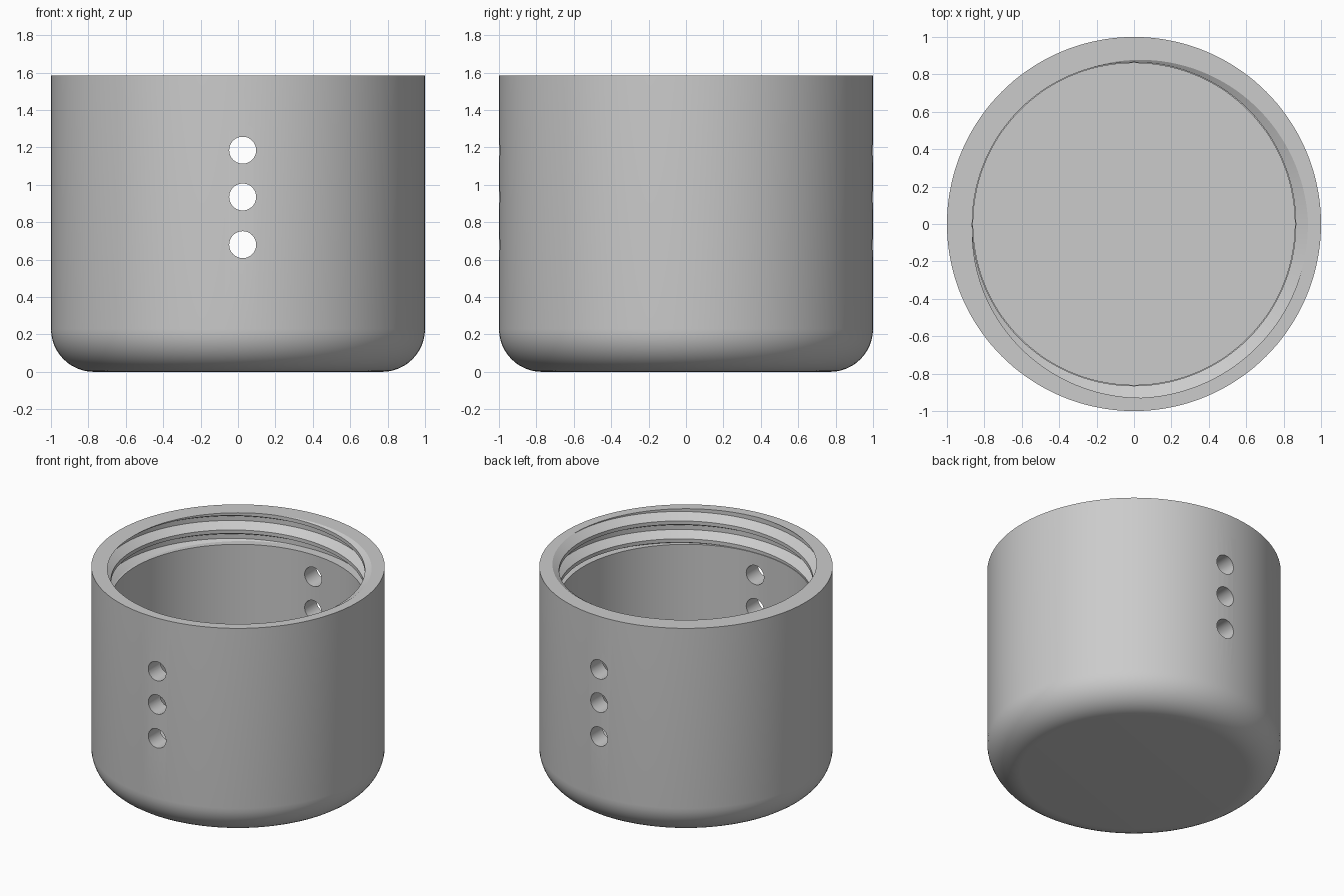
import bpy, bmesh, math

cube = bpy.data.objects.get("Cube")
if cube:
    bpy.data.objects.remove(cube)

SEGMENTS = 144
TOP, THREAD_END, FLOOR = 1.585, 1.35, 0.14
BORE, CREST, ROOT = 0.86, 0.865, 0.93
FILLET, PITCH = 0.23, 0.135
# Thread profile over one pitch, from the lower edge of the groove upward
PROFILE = [(0.0, CREST), (0.3, ROOT), (0.55, ROOT), (0.8, CREST), (1.0, CREST)]
START = math.radians(110)      # where the groove's lower edge meets the rim


def thread_radius(phase):
    phase %= 1.0
    for (a, ra), (b, rb) in zip(PROFILE, PROFILE[1:]):
        if phase <= b:
            return ra + (rb - ra) * (phase - a) / (b - a)


def thread_points(angle):
    """Cross-section of the internal thread at one angle, bottom to top."""
    base = TOP + PITCH * (angle - START) / math.tau
    points = []
    for turn in range(-4, 3):
        for part, _ in PROFILE[:-1]:
            z = min(max(base + PITCH * (turn + part), THREAD_END), TOP)
            points.append((thread_radius((z - base) / PITCH), z))
    return points


def section(angle):
    """Half section of the cup from the inner floor round to the underside."""
    arc = [(1 - FILLET + FILLET * math.cos(a), FILLET - FILLET * math.sin(a))
           for a in (math.pi / 2 * i / 12 for i in range(13))]
    return ([(0, FLOOR), (BORE, FLOOR), (BORE, THREAD_END)]
            + thread_points(angle) + [(1, TOP)] + arc + [(0, 0)])


# Cup body with threaded mouth
bm = bmesh.new()
columns = []
for i in range(SEGMENTS + 1):
    a = math.tau * i / SEGMENTS
    columns.append([bm.verts.new((r * math.cos(a), r * math.sin(a), z))
                    for r, z in section(a)])
for left, right in zip(columns, columns[1:]):
    for j in range(len(left) - 1):
        bm.faces.new((left[j], left[j + 1], right[j + 1], right[j]))
bmesh.ops.remove_doubles(bm, verts=bm.verts, dist=1e-5)
bmesh.ops.recalc_face_normals(bm, faces=bm.faces)
mesh = bpy.data.meshes.new("threaded_cup")
bm.to_mesh(mesh)
bm.free()
cup = bpy.data.objects.new("threaded_cup", mesh)
bpy.context.collection.objects.link(cup)

grey = bpy.data.materials.new("plain grey")
grey.use_nodes = True
colour = (0.6, 0.6, 0.6, 1)
grey.diffuse_color = colour
grey.node_tree.nodes["Principled BSDF"].inputs["Base Color"].default_value = colour
mesh.materials.append(grey)

# Three round holes drilled through the front and back walls
for z in (0.68, 0.935, 1.185):
    bpy.ops.mesh.primitive_cylinder_add(vertices=48, radius=0.072, depth=3,
                                        location=(0.025, 0, z),
                                        rotation=(math.pi / 2, 0, 0))
    drill = bpy.context.object
    drill.name = "hole_cutter"
    drill.hide_render = True
    drill.data.materials.append(grey)
    bpy.context.view_layer.objects.active = cup
    cut = cup.modifiers.new("hole", 'BOOLEAN')
    cut.operation, cut.solver, cut.object = 'DIFFERENCE', 'EXACT', drill
    bpy.ops.object.modifier_apply(modifier=cut.name)
    bpy.data.objects.remove(drill)

bpy.ops.object.select_all(action='DESELECT')
cup.select_set(True)
bpy.context.view_layer.objects.active = cup
bpy.ops.object.shade_smooth_by_angle(angle=math.radians(30))
